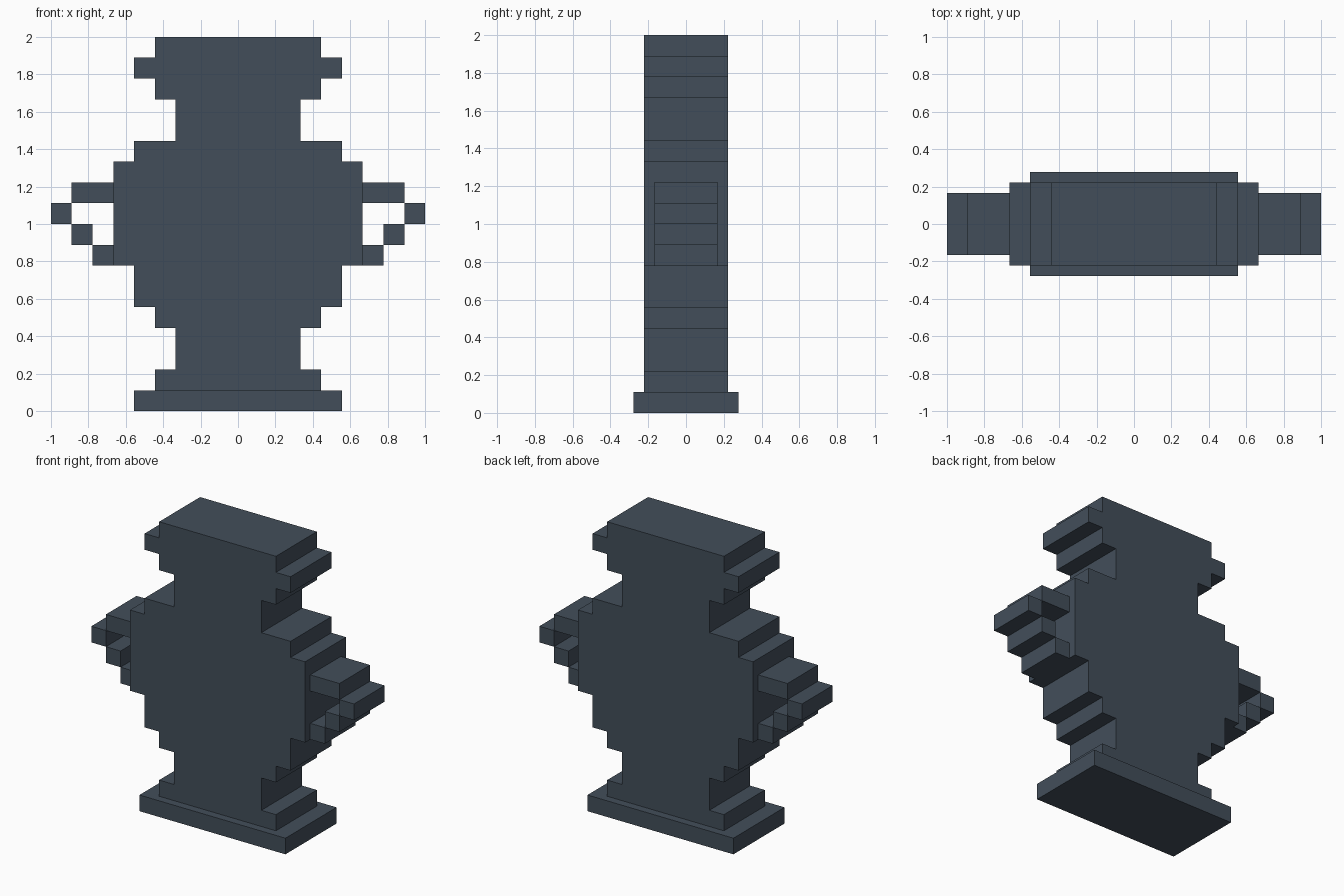
import bpy, bmesh

if "Cube" in bpy.data.objects:
    bpy.data.objects.remove(bpy.data.objects["Cube"])

U = 1 / 9  # one block of the stepped outline

slate = bpy.data.materials.new("dark slate")
slate.diffuse_color = (0.055, 0.076, 0.102, 1)
slate.use_nodes = True
slate.node_tree.nodes["Principled BSDF"].inputs["Base Color"].default_value = slate.diffuse_color


def finish(name, bm):
    bmesh.ops.recalc_face_normals(bm, faces=bm.faces)
    mesh = bpy.data.meshes.new(name)
    bm.to_mesh(mesh)
    bm.free()
    mesh.materials.append(slate)
    obj = bpy.data.objects.new(name, mesh)
    bpy.context.collection.objects.link(obj)
    return obj


def add_box(bm, x0, x1, half_y, z0, z1):
    verts = bmesh.ops.create_cube(bm, size=1)["verts"]
    for v in verts:
        v.co = ((x1 if v.co.x > 0 else x0) * U,
                (half_y if v.co.y > 0 else -half_y) * U,
                (z1 if v.co.z > 0 else z0) * U)


# Wide foot
bm = bmesh.new()
add_box(bm, -5, 5, 2.5, 0, 1)
finish("base", bm)

# Vase body: stepped outline (bottom, top, half width), extruded in depth
steps = [(1, 2, 4), (2, 4, 3), (4, 5, 4), (5, 7, 5), (7, 12, 6),
         (12, 13, 5), (13, 15, 3), (15, 16, 4), (16, 17, 5), (17, 18, 4)]
right = [(w, z) for z0, z1, w in steps for z in (z0, z1)]
outline = right + [(-w, z) for w, z in reversed(right)]
bm = bmesh.new()
face = bm.faces.new([bm.verts.new((x * U, -2 * U, z * U)) for x, z in outline])
moved = bmesh.ops.extrude_face_region(bm, geom=[face], use_keep_orig=True)["geom"]
bmesh.ops.translate(bm, vec=(0, 4 * U, 0),
                    verts=[g for g in moved if isinstance(g, bmesh.types.BMVert)])
finish("vase_body", bm)

# Stepped loop handles, mirrored to the other side
bm = bmesh.new()
for x0, x1, z in [(6, 8, 10), (8, 9, 9), (7, 8, 8), (6, 7, 7)]:
    add_box(bm, x0, x1, 1.5, z, z + 1)
handles = finish("handles", bm)
mirror = handles.modifiers.new("mirror", "MIRROR")
mirror.use_mirror_merge = False
